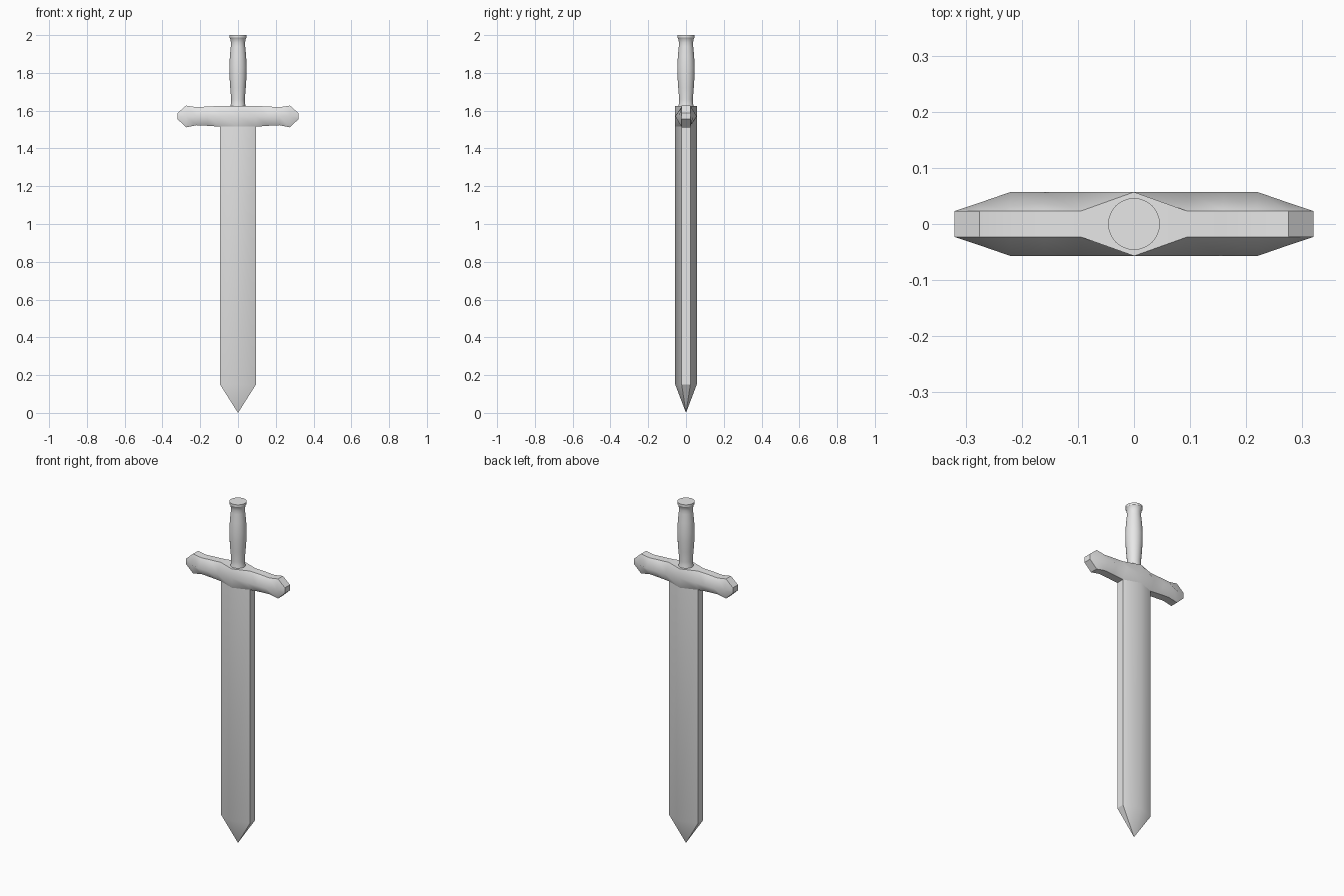
import bpy, bmesh, math

cube = bpy.data.objects.get("Cube")
if cube:
    bpy.data.objects.remove(cube, do_unlink=True)

RIM, RIDGE = 0.023, 0.057   # half thickness at the edges and along the ridge
HALF_W = 0.095              # half width of the blade
GUARD_LOW, GUARD_TOP = 1.515, 1.625

grey = bpy.data.materials.new("plain_grey")
grey.use_nodes = True
grey.diffuse_color = (0.8, 0.8, 0.8, 1)
grey.node_tree.nodes["Principled BSDF"].inputs["Base Color"].default_value = grey.diffuse_color


def skin(name, rings, cap_start=True, cap_end=True, keep_rim=True):
    """Join rings of points into a smooth skin; edges along flat rims stay sharp."""
    bm = bmesh.new()
    loops = [[bm.verts.new(p) for p in ring] for ring in rings]
    n = len(loops[0])
    for a, b in zip(loops, loops[1:]):
        for i in range(n):
            j = (i + 1) % n
            bm.faces.new((a[i], a[j], b[j], b[i]))
    if cap_start:
        bm.faces.new(loops[0][::-1])
    if cap_end:
        bm.faces.new(loops[-1])
    bmesh.ops.remove_doubles(bm, verts=bm.verts, dist=0.0001)
    bmesh.ops.recalc_face_normals(bm, faces=bm.faces)
    bm.normal_update()
    for f in bm.faces:
        f.smooth = True
    for e in bm.edges:
        if len(e.link_faces) == 2:
            rims = [abs(f.normal.y) < 0.01 for f in e.link_faces]
            sharp = e.calc_face_angle(0) > math.radians(30)
            if keep_rim:
                sharp = rims[0] != rims[1] or (all(rims) and sharp)
            e.smooth = not sharp
    mesh = bpy.data.meshes.new(name)
    bm.to_mesh(mesh)
    bm.free()
    mesh.materials.append(grey)
    obj = bpy.data.objects.new(name, mesh)
    bpy.context.collection.objects.link(obj)
    return obj


# Blade: six-sided section with a central ridge, tapering to a point
def blade_ring(z, s):
    side = [(HALF_W, -RIM), (HALF_W, RIM), (0, RIDGE)]
    return [(x * s, y * s, z) for x, y in side + [(-x, -y) for x, y in side]]


skin("blade", [blade_ring(0, 0.0001), blade_ring(0.15, 1), blade_ring(GUARD_LOW, 1)],
     cap_start=False, cap_end=False)


# Crossguard: six-sided sections along x, mirrored about the middle
def guard_ring(x, low, top, rim, ridge):
    mid = 1.57
    return [(x, -rim, low), (x, rim, low), (x, ridge, mid),
            (x, rim, top), (x, -rim, top), (x, -ridge, mid)]


half = [(HALF_W, GUARD_LOW, GUARD_TOP, RIM, RIDGE),
        (0.16, 1.52, 1.622, RIM, RIDGE),
        (0.22, 1.523, 1.618, RIM, RIDGE),
        (0.275, 1.512, 1.627, RIM, 0.038),
        (0.32, 1.555, 1.587, RIM, RIM)]
middle = [(0, GUARD_LOW, GUARD_TOP, RIDGE, RIDGE)]
sections = [(-s[0], *s[1:]) for s in reversed(half)] + middle + half
skin("crossguard", [guard_ring(*s) for s in sections])

# Grip: turned profile with a swelling and a flared end
profile = [(0.041, 1.62), (0.037, 1.64), (0.036, 1.66), (0.041, 1.72), (0.045, 1.78),
           (0.046, 1.83), (0.043, 1.89), (0.038, 1.94), (0.037, 1.96), (0.041, 1.98),
           (0.046, 1.987), (0.046, 2.0)]
SIDES = 32
turns = [2 * math.pi * i / SIDES for i in range(SIDES)]
skin("grip", [[(r * math.cos(a), r * math.sin(a), z) for a in turns] for r, z in profile],
     keep_rim=False)
